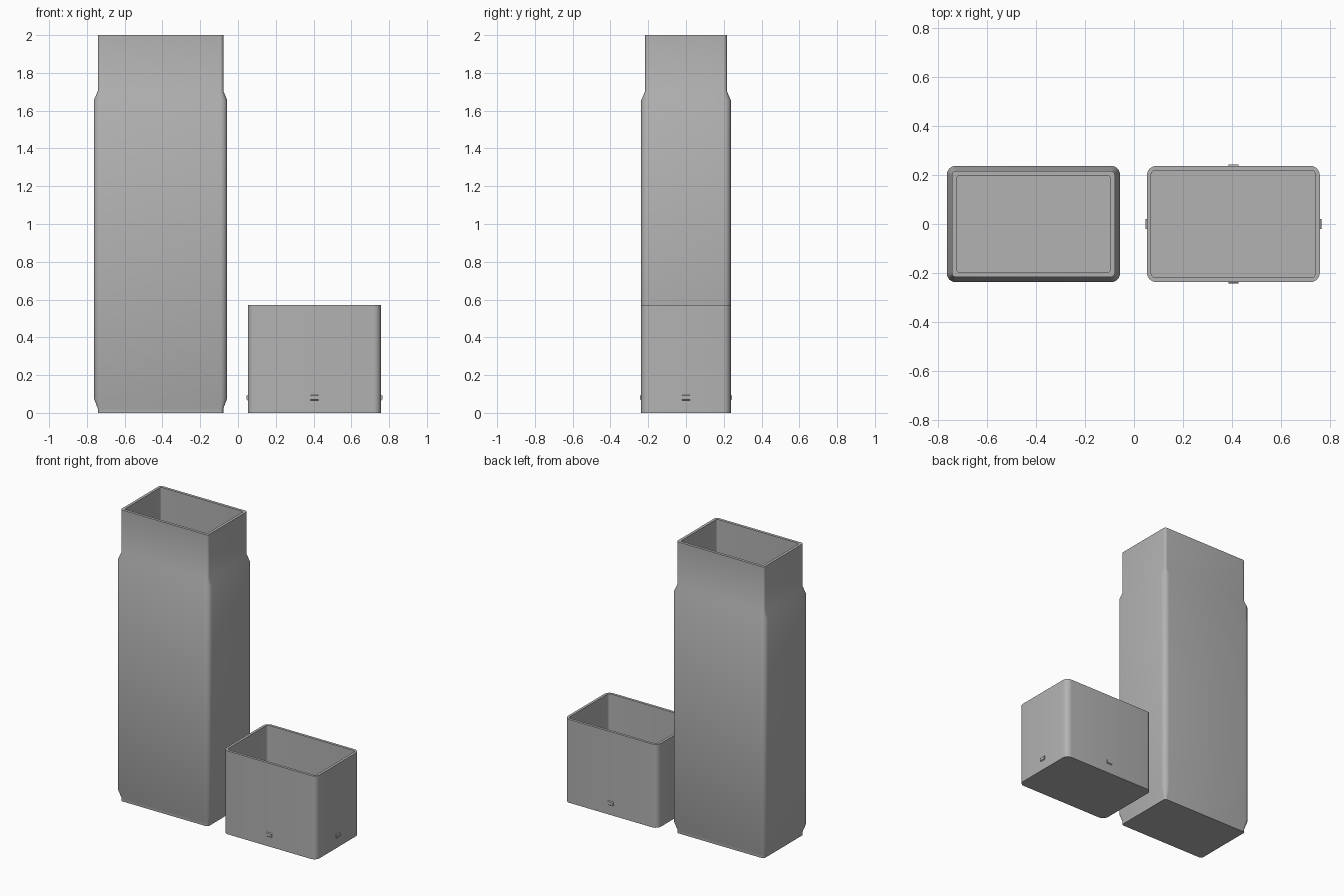
import bpy, bmesh, math
from mathutils import Matrix

cube = bpy.data.objects.get("Cube")
if cube:
    bpy.data.objects.remove(cube, do_unlink=True)

# Single grey plastic
grey = bpy.data.materials.new("grey plastic")
grey.use_nodes = True
colour = (0.45, 0.45, 0.45, 1)
grey.diffuse_color = colour
grey.node_tree.nodes["Principled BSDF"].inputs["Base Color"].default_value = colour


def finish(name, bm, x):
    bmesh.ops.recalc_face_normals(bm, faces=bm.faces)
    mesh = bpy.data.meshes.new(name)
    bm.to_mesh(mesh)
    bm.free()
    mesh.materials.append(grey)
    obj = bpy.data.objects.new(name, mesh)
    bpy.context.collection.objects.link(obj)
    obj.location.x = x
    bpy.ops.object.select_all(action="DESELECT")
    obj.select_set(True)
    bpy.context.view_layer.objects.active = obj
    bpy.ops.object.shade_smooth_by_angle(angle=math.radians(30))
    return obj


def rounded_ring(bm, hx, hy, r, z, steps=6):
    """Rounded rectangle of vertices at height z."""
    ring = []
    for q, (sx, sy) in enumerate([(1, 1), (-1, 1), (-1, -1), (1, -1)]):
        for i in range(steps + 1):
            a = (q + i / steps) * math.pi / 2
            ring.append(bm.verts.new((sx * (hx - r) + r * math.cos(a),
                                      sy * (hy - r) + r * math.sin(a), z)))
    return ring


def vessel(name, sections, x):
    """Loft sections from outer base, over the rim, down to the inner floor."""
    bm = bmesh.new()
    rings = [rounded_ring(bm, *s) for s in sections]
    for a, b in zip(rings, rings[1:]):
        for i in range(len(a)):
            j = (i + 1) % len(a)
            bm.faces.new((a[i], a[j], b[j], b[i]))
    bm.faces.new(rings[0])
    bm.faces.new(rings[-1])
    return finish(name, bm, x)


# Tall container with chamfered foot, shoulder and narrow neck
vessel("container_body", [
    (0.332, 0.216, 0.016, 0),
    (0.332, 0.216, 0.016, 0.022),
    (0.353, 0.237, 0.036, 0.077),
    (0.353, 0.237, 0.036, 1.655),
    (0.332, 0.216, 0.016, 1.705),
    (0.332, 0.216, 0.016, 2.0),
    (0.313, 0.197, 0.012, 2.0),
    (0.313, 0.197, 0.012, 0.03),
], -0.41)

# Open cap standing beside it
cap_x = 0.405
hx, hy = 0.353, 0.237
vessel("cap", [
    (hx, hy, 0.04, 0),
    (hx, hy, 0.04, 0.572),
    (hx - 0.018, hy - 0.018, 0.018, 0.572),
    (hx - 0.018, hy - 0.018, 0.018, 0.022),
], cap_x)

# Small tapered grip nubs, one on each side of the cap
for side, angle, dist in [("right_side", 180, hx), ("left_side", 0, hx),
                          ("front", -90, hy), ("back", 90, hy)]:
    bm = bmesh.new()
    bmesh.ops.create_cube(bm, size=1)
    for v in bm.verts:
        outer = v.co.x > 0
        v.co.x = dist + (0.006 if outer else -0.004)
        v.co.y *= 0.04
        v.co.z = 0.081 + v.co.z * (0.02 if outer else 0.036)
    bm.transform(Matrix.Rotation(math.radians(angle), 4, "Z"))
    finish("cap_nub_" + side, bm, cap_x)
